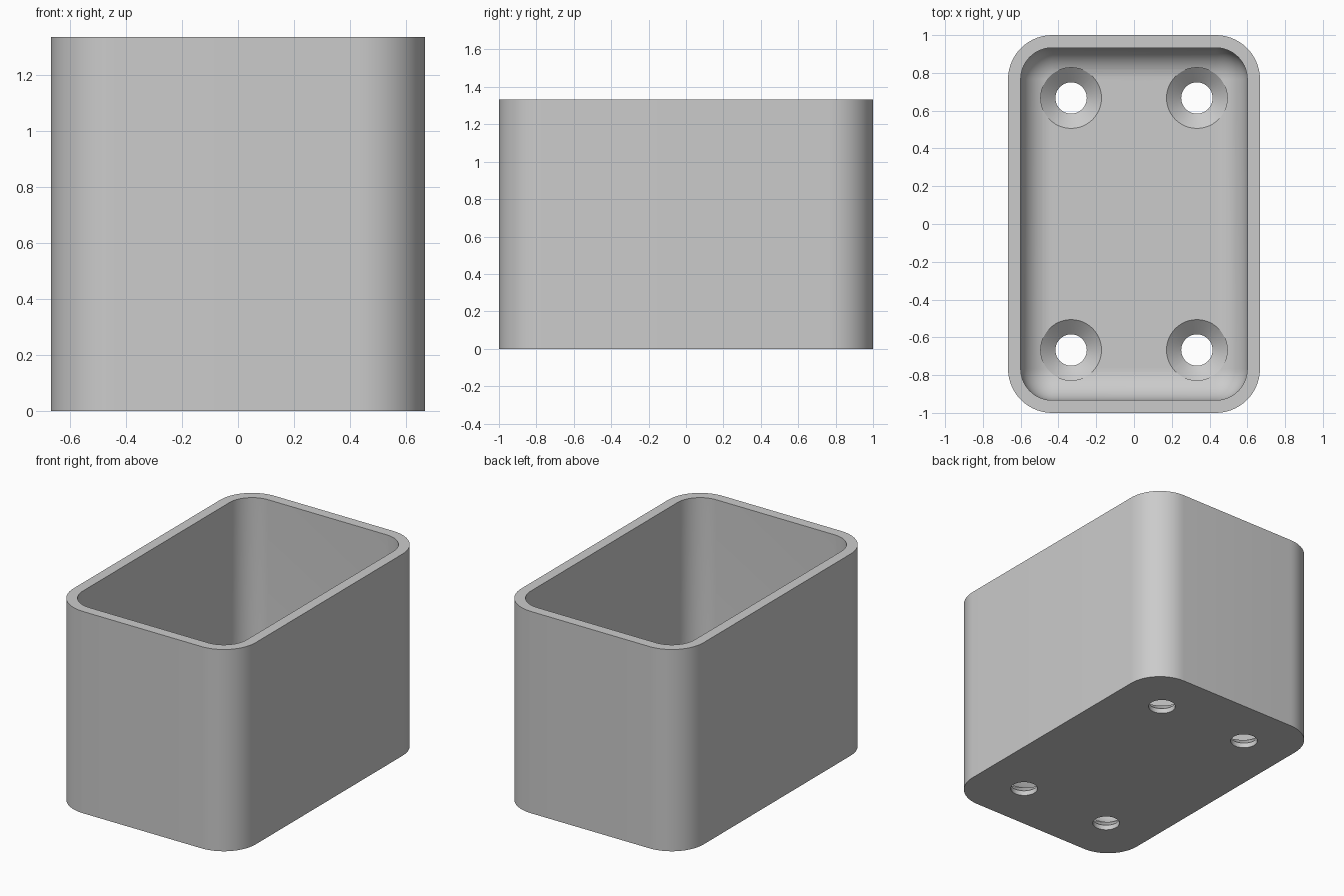
import bpy, bmesh, math

cube = bpy.data.objects.get("Cube")
if cube:
    bpy.data.objects.remove(cube, do_unlink=True)

HALF_X, HALF_Y, HEIGHT = 0.667, 1.0, 1.333
WALL, FLOOR = 0.067, 0.1
FILLET = 0.167
STEPS = 14

grey = bpy.data.materials.new("plain_grey")
grey.use_nodes = True
colour = (0.6, 0.6, 0.6, 1)
grey.diffuse_color = colour
grey.node_tree.nodes["Principled BSDF"].inputs["Base Color"].default_value = colour


def make_object(name, bm):
    bmesh.ops.remove_doubles(bm, verts=bm.verts, dist=1e-5)
    bmesh.ops.recalc_face_normals(bm, faces=bm.faces)
    mesh = bpy.data.meshes.new(name)
    bm.to_mesh(mesh)
    bm.free()
    mesh.materials.append(grey)
    obj = bpy.data.objects.new(name, mesh)
    bpy.context.collection.objects.link(obj)
    return obj


def rounded_ring(bm, inset, z):
    """Rounded rectangle whose corners stay concentric as it shrinks."""
    radius = max(WALL + FILLET - inset, 0)
    cx, cy = HALF_X - WALL - FILLET, HALF_Y - WALL - FILLET
    ring = []
    for corner, (sx, sy) in enumerate([(1, 1), (-1, 1), (-1, -1), (1, -1)]):
        for i in range(STEPS + 1):
            a = math.pi / 2 * (corner + i / STEPS)
            ring.append(bm.verts.new((sx * cx + radius * math.cos(a),
                                      sy * cy + radius * math.sin(a), z)))
    return ring


def skin(bm, rings):
    """Join successive rings with quads and cap both ends."""
    for low, high in zip(rings, rings[1:]):
        n = len(low)
        for i in range(n):
            j = (i + 1) % n
            bm.faces.new((low[i], low[j], high[j], high[i]))
    bm.faces.new(rings[0][::-1])
    bm.faces.new(rings[-1])


# Open box: outer wall, rim, inner wall, then the rounded edge of the floor
bm = bmesh.new()
profile = [(0, 0), (0, HEIGHT), (WALL, HEIGHT)]
for i in range(STEPS + 1):
    a = math.pi / 2 * i / STEPS
    profile.append((WALL + FILLET * (1 - math.cos(a)),
                    FLOOR + FILLET * (1 - math.sin(a))))
skin(bm, [rounded_ring(bm, inset, z) for inset, z in profile])
box = make_object("box", bm)

# Countersunk screw holes, cut through the floor
bm = bmesh.new()
hole_profile = [(0.083, -0.1), (0.083, 0.033), (0.161, FLOOR), (0.161, 0.3)]
for x in (-0.333, 0.333):
    for y in (-0.667, 0.667):
        rings = []
        for r, z in hole_profile:
            angles = [math.tau * i / 48 for i in range(48)]
            rings.append([bm.verts.new((x + r * math.cos(a), y + r * math.sin(a), z))
                          for a in angles])
        skin(bm, rings)
cutter = make_object("screw_hole_cutter", bm)
cutter.hide_render = True

cut = box.modifiers.new("screw_holes", "BOOLEAN")
cut.operation = "DIFFERENCE"
cut.solver = "EXACT"
cut.object = cutter

bpy.ops.object.select_all(action="DESELECT")
box.select_set(True)
bpy.context.view_layer.objects.active = box
bpy.ops.object.modifier_apply(modifier=cut.name)
bpy.data.objects.remove(cutter, do_unlink=True)
bpy.ops.object.shade_smooth_by_angle(angle=math.radians(30))
